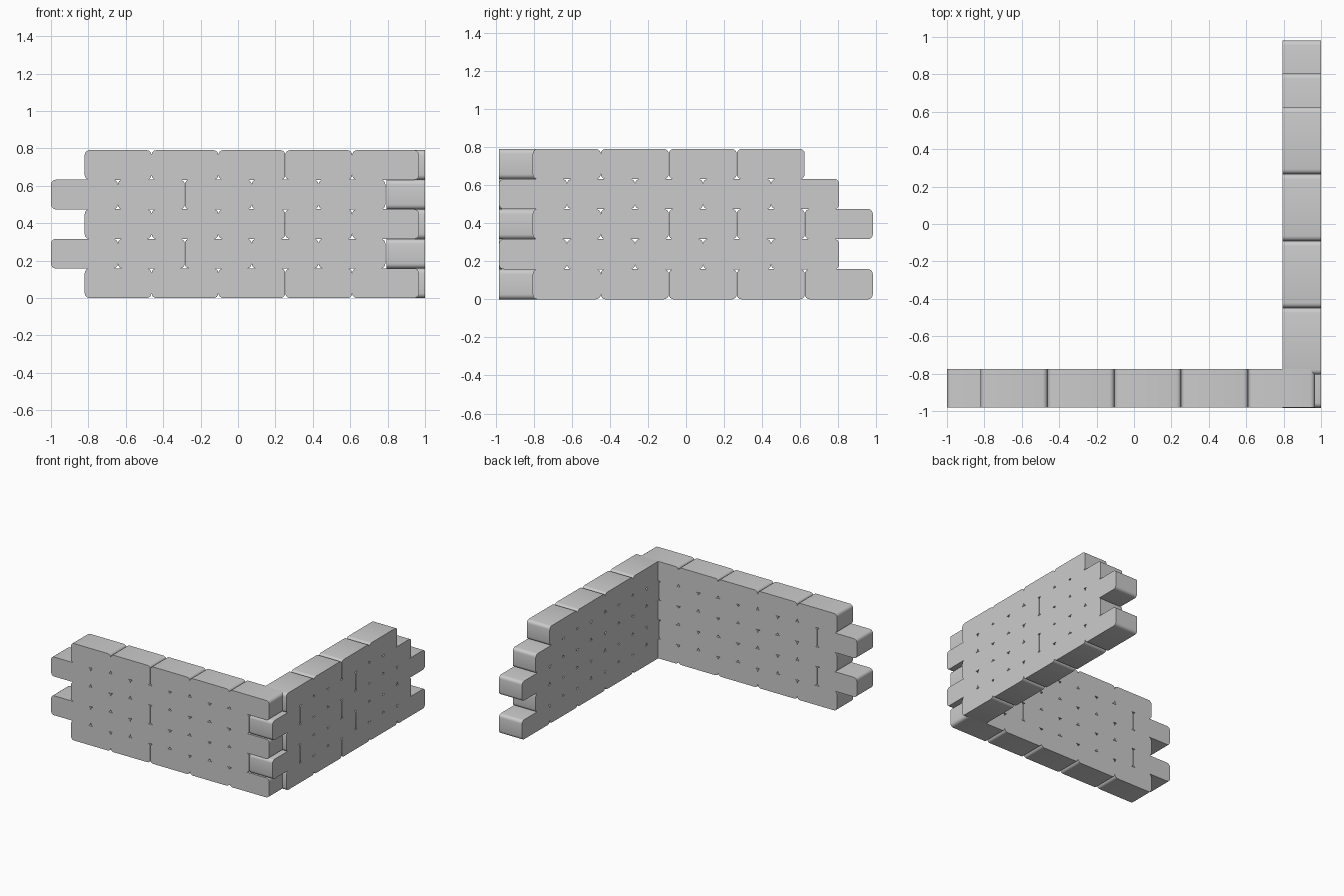
import bpy, bmesh, math
from mathutils import Matrix

if "Cube" in bpy.data.objects:
    bpy.data.objects.remove(bpy.data.objects["Cube"])

PITCH, LENGTH = 0.3576, 0.357      # brick spacing and length
ROW, HEIGHT = 0.158, 0.159         # course spacing and height
THICK, RADIUS = 0.207, 0.026


def brick_mesh():
    """Brick lying along x: end edges rounded, front and back faces flat."""
    bm = bmesh.new()
    bmesh.ops.create_cube(bm, size=1)
    bmesh.ops.scale(bm, vec=(LENGTH, THICK, HEIGHT), verts=bm.verts)
    # round only the four edges that cross the wall thickness
    edges = [e for e in bm.edges
             if abs(e.verts[0].co.y - e.verts[1].co.y) > THICK * 0.5]
    bmesh.ops.bevel(bm, geom=edges, offset=RADIUS, segments=4,
                    profile=0.5, affect='EDGES')
    mesh = bpy.data.meshes.new("brick")
    bm.to_mesh(mesh)
    bm.free()
    mesh.shade_smooth()
    mesh.set_sharp_from_angle(angle=math.radians(35))
    return mesh


brick = brick_mesh()


def lay_brick(name, x, y, row, turn=0.0):
    ob = bpy.data.objects.new(name, brick)
    ob.matrix_world = (Matrix.Translation((x, y, HEIGHT / 2 + row * ROW))
                       @ Matrix.Rotation(turn, 4, 'Z'))
    bpy.context.collection.objects.link(ob)


for row in range(5):
    odd = row % 2
    # front wall: odd courses shift left by half a brick
    start = -1.0 if odd else -0.82
    for i in range(5):
        lay_brick(f"front_wall_brick_{row}_{i}",
                  start + PITCH * (i + 0.5), -0.878, row)
    # side wall: odd courses reach the corner, top course is one brick short
    start = -0.983 if odd else -0.806
    for i in range(4 if row == 4 else 5):
        lay_brick(f"side_wall_brick_{row}_{i}",
                  0.8965, start + PITCH * (i + 0.5), row, math.pi / 2)
